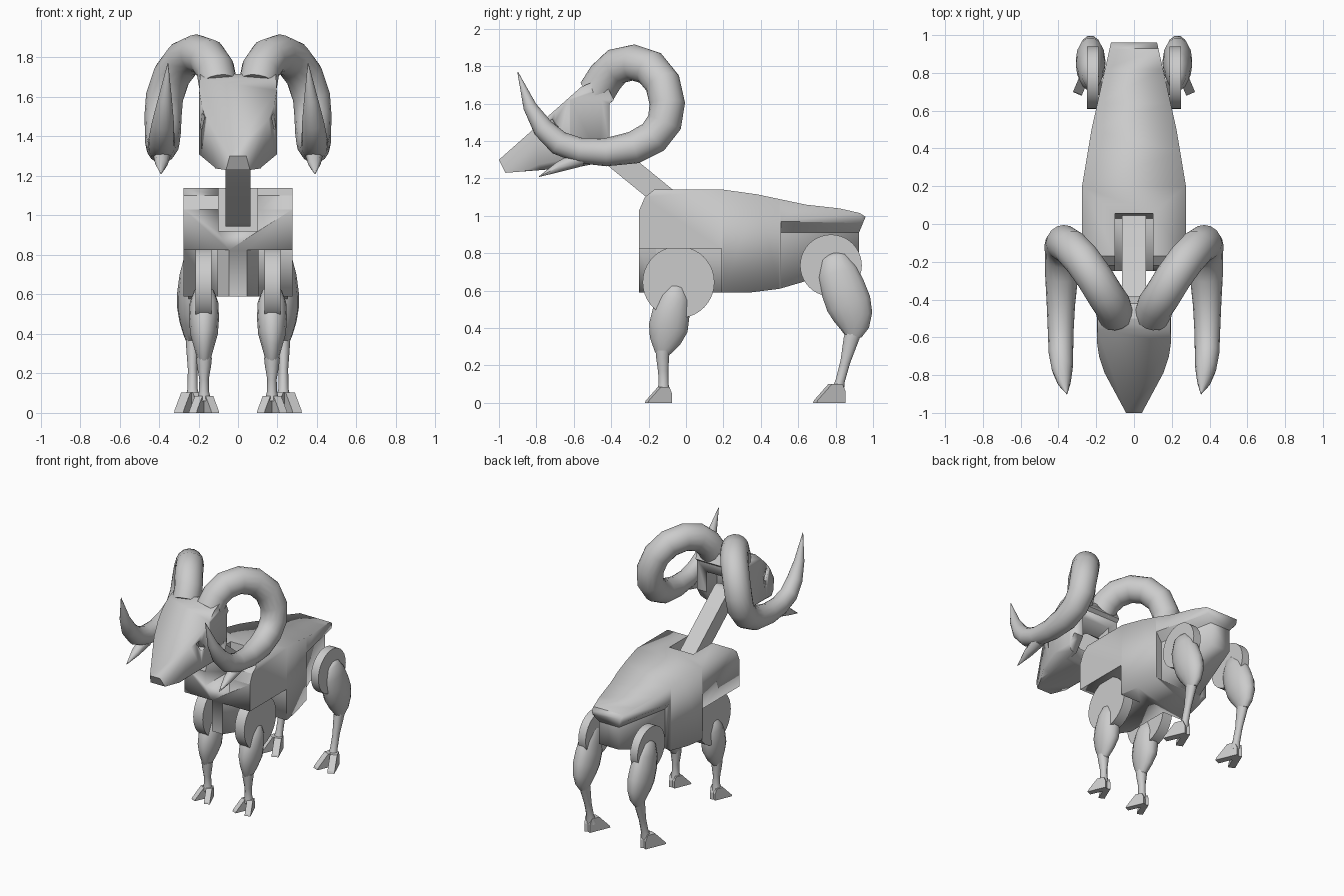
import bpy, bmesh, math
from mathutils import Vector, Matrix

if "Cube" in bpy.data.objects:
    bpy.data.objects.remove(bpy.data.objects["Cube"])


def finish(name, bm, angle=35, mirror=False):
    bmesh.ops.recalc_face_normals(bm, faces=bm.faces[:])
    me = bpy.data.meshes.new(name)
    for f in bm.faces:
        f.smooth = True
    bm.to_mesh(me)
    bm.free()
    me.set_sharp_from_angle(angle=math.radians(angle))
    ob = bpy.data.objects.new(name, me)
    bpy.context.collection.objects.link(ob)
    if mirror:
        ob.modifiers.new("mirror", 'MIRROR')
    return ob


def add_prism(bm, axis, pts, lo, hi, mat=Matrix()):
    """Extrude a 2D outline along an axis: x uses (y,z), y uses (x,z), z uses (x,y)."""
    def place(p, d):
        v = list(p)
        v.insert('xyz'.index(axis), d)
        return bm.verts.new(mat @ Vector(v))
    a = [place(p, lo) for p in pts]
    b = [place(p, hi) for p in pts]
    bm.faces.new(a)
    bm.faces.new(b[::-1])
    for i in range(len(a)):
        j = (i + 1) % len(a)
        bm.faces.new((a[i], a[j], b[j], b[i]))


def prism(name, axis, pts, lo, hi, mat=Matrix(), angle=20, mirror=False):
    bm = bmesh.new()
    add_prism(bm, axis, pts, lo, hi, mat)
    return finish(name, bm, angle, mirror)


def tube(name, path, sides=14):
    """Loft of elliptical rings; each entry is (x, y, z, half width, half depth)."""
    bm = bmesh.new()
    P = [Vector(p[:3]) for p in path]
    rings = []
    for i, p in enumerate(path):
        t = (P[min(i + 1, len(P) - 1)] - P[max(i - 1, 0)]).normalized()
        u = Vector((1, 0, 0))
        u = (u - t * u.dot(t)).normalized()
        w = t.cross(u)
        rings.append([bm.verts.new(P[i] + u * p[3] * math.cos(a) + w * p[4] * math.sin(a))
                      for a in (math.tau * k / sides for k in range(sides))])
    for a, b in zip(rings, rings[1:]):
        for k in range(sides):
            j = (k + 1) % sides
            bm.faces.new((a[k], a[j], b[j], b[k]))
    bm.faces.new(rings[0][::-1])
    bm.faces.new(rings[-1])
    return finish(name, bm, 50, True)


def boolean(ob, cutter, op):
    m = ob.modifiers.new("b", 'BOOLEAN')
    m.object, m.operation, m.solver = cutter, op, 'EXACT'
    bpy.context.view_layer.update()
    me = bpy.data.meshes.new_from_object(ob.evaluated_get(bpy.context.evaluated_depsgraph_get()))
    ob.modifiers.clear()
    ob.data = me
    bpy.data.objects.remove(cutter)


def both(pts):
    """Complete a right-hand half outline with its mirror image."""
    return pts + [(-x, v) for x, v in reversed(pts)]


def box(w, h):
    return [(-w, -h), (w, -h), (w, h), (-w, h)]


# Body: side profile intersected with the tapering top outline
body = prism("body", 'x', [(-.25, .59), (-.25, 1.03), (-.22, 1.10), (-.17, 1.14), (.2, 1.14),
                           (.38, 1.115), (.64, 1.06), (.82, 1.04), (.93, 1.015), (.96, .995),
                           (.925, .91), (.925, .74), (.62, .645), (.5, .61), (.34, .59)], -.4, .4)
boolean(body, prism("cut", 'z', both([(.275, -.3), (.275, .2), (.225, .5), (.12, .97)]), .4, 1.3), 'INTERSECT')
# Leg recesses, front and rear, and the neck socket
for s in (-1, 1):
    wall = [(.04, -.3), (.045, -.25), (.105, -.16), (.105, .19), (.4, .19), (.4, -.3)]
    boolean(body, prism("cut", 'z', [(x * s, y) for x, y in wall], .4, .825), 'DIFFERENCE')
    turn = Matrix.Translation((s * .19, .5, 0)) @ Matrix.Rotation(s * .2, 4, 'Z')
    shelf = [(-.02, .4), (-.02, .91), (.06, 1.0), (.3, 1.0), (.3, .4)]
    boolean(body, prism("cut", 'y', [(x * s, z) for x, z in shelf], 0, .7, turn), 'DIFFERENCE')
boolean(body, prism("cut", 'x', [(-.4, .92), (.03, .92), (.075, 1.3), (-.4, 1.3)], -.1, .1), 'DIFFERENCE')

# Neck: flat bar with rounded ends
d = Vector((-.46, .375))
ang = math.atan2(d.y, d.x)
bar = [(.06 * math.cos(ang + math.pi / 2 + k * math.pi / 10),
        1.005 + .06 * math.sin(ang + math.pi / 2 + k * math.pi / 10)) for k in range(11)]
bar += [(d.x - y, 1.005 + d.y - (z - 1.005)) for y, z in bar]
prism("neck", 'x', bar, -.063, .063)

# Head: side profile, top outline and chamfered front section intersected
head = prism("head", 'x', [(-1, 1.30), (-.965, 1.23), (-.58, 1.26), (-.48, 1.28), (-.41, 1.38),
                           (-.41, 1.60), (-.385, 1.62), (-.42, 1.69), (-.5, 1.715), (-.56, 1.69)], -.3, .3)
boolean(head, prism("cut", 'z', both([(.042, -1.05), (.042, -1), (.155, -.79), (.185, -.70),
                                      (.197, -.62), (.197, -.45), (.18, -.3)]), 1, 2), 'INTERSECT')
boolean(head, prism("cut", 'y', both([(.09, 1.2), (.12, 1.245), (.198, 1.31), (.198, 1.6), (.188, 1.8)]),
                    -1.2, -.2), 'INTERSECT')
boolean(head, prism("cut", 'x', [(-.54, 1.1), (-.54, 1.5), (-.3, 1.56), (-.3, 1.1)], -.115, .115), 'DIFFERENCE')
for s in (-1, 1):
    eye = Matrix.Translation((s * .183, -.705, 1.475)) @ Matrix.Rotation(s * .3, 4, 'Z') \
        @ Matrix.Rotation(.5, 4, 'X')
    boolean(head, prism("cut", 'x', box(.018, .04), -.025, .05, eye), 'DIFFERENCE')

# Curled horns with a small prong under each
horn = [(.1, -.48, 1.66, .098), (.115, -.43, 1.74, .098), (.155, -.37, 1.80, .098), (.21, -.28, 1.82, .097),
        (.275, -.19, 1.79, .097), (.335, -.125, 1.71, .096), (.372, -.1, 1.60, .095),
        (.38, -.115, 1.50, .094), (.38, -.175, 1.42, .091), (.383, -.28, 1.365, .087),
        (.387, -.43, 1.34, .075), (.388, -.57, 1.35, .068), (.387, -.68, 1.39, .065),
        (.38, -.765, 1.47, .056), (.37, -.835, 1.585, .036), (.355, -.9, 1.77, .002)]
tube("horn", [p + (p[3],) for p in horn], 16)
tube("horn_prong", [(.385, -.56, 1.31, .045, .045), (.387, -.68, 1.262, .033, .028),
                    (.39, -.785, 1.21, .002, .002)], 8)


def hoof(name, x, y, size):
    """Two splayed toes under the ankle."""
    bm = bmesh.new()
    for s in (-1, 1):
        m = Matrix.Translation((x + s * .016, y, 0)) @ Matrix.Rotation(s * .4, 4, 'Z') @ Matrix.Scale(size, 4)
        add_prism(bm, 'x', [(-.105, 0), (-.1, .012), (-.03, .085), (.02, .085), (.035, .05), (.035, 0)],
                  -.021, .021, m)
    finish(name, bm, 20, True)


def disc(name, y, z, r, x0, x1):
    circle = [(y + r * math.cos(math.tau * k / 40), z + r * math.sin(math.tau * k / 40)) for k in range(40)]
    prism(name, 'x', circle, x0, x1, mirror=True)


# Front legs
disc("front_shoulder", -.04, .645, .192, .135, .215)
fx = .172
tube("front_leg_muscle", [(fx,) + p for p in [
    (-.045, .645, .015, .02), (-.05, .62, .05, .055), (-.06, .56, .072, .085), (-.08, .48, .076, .103),
    (-.095, .40, .07, .108), (-.112, .33, .05, .085), (-.125, .27, .033, .045), (-.127, .245, .02, .025)]])
tube("front_shin", [(fx,) + p for p in [
    (-.125, .28, .04, .04), (-.125, .24, .036, .036), (-.122, .17, .024, .029), (-.12, .11, .025, .027),
    (-.12, .06, .037, .035)]], 10)
hoof("front_hoof", fx, -.115, 1)

# Rear legs
disc("rear_hip", .775, .735, .165, .188, .25)
rx = .23
tube("rear_leg_muscle", [(rx,) + p for p in [
    (.785, .80, .02, .03), (.79, .78, .045, .07), (.81, .70, .066, .11), (.84, .61, .078, .122),
    (.87, .53, .078, .124), (.893, .46, .066, .108), (.90, .40, .048, .08), (.895, .355, .03, .045)]])
tube("rear_shin", [(rx,) + p for p in [
    (.895, .38, .035, .045), (.883, .34, .033, .043), (.852, .22, .024, .028), (.825, .12, .026, .026),
    (.81, .06, .04, .036)]], 10)
hoof("rear_hoof", rx + .005, .805, 1.2)
